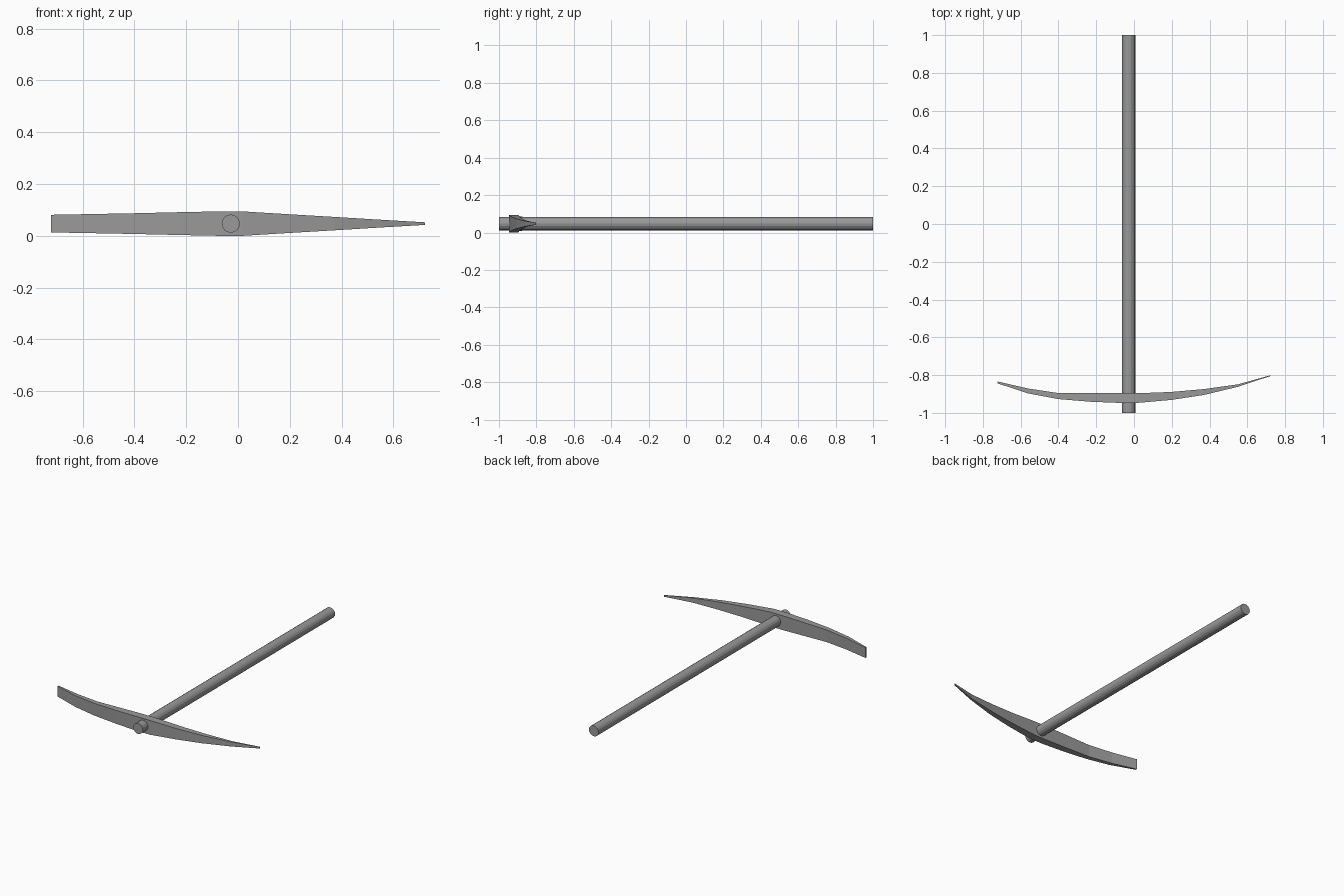
import bpy
import bmesh
import math

cube = bpy.data.objects.get("Cube")
if cube:
    bpy.data.objects.remove(cube, do_unlink=True)

GREY = (0.32, 0.32, 0.32, 1.0)
MID_Z = 0.047

grey = bpy.data.materials.new("plain grey")
grey.use_nodes = True
grey.diffuse_color = GREY
grey.node_tree.nodes["Principled BSDF"].inputs["Base Color"].default_value = GREY

# Handle: long straight rod through the head
bpy.ops.mesh.primitive_cylinder_add(vertices=16, radius=0.035, depth=2.0,
                                    location=(-0.028, 0, MID_Z),
                                    rotation=(math.pi / 2, 0, 0))
handle = bpy.context.object
handle.name = "handle"
handle.data.materials.append(grey)

# Head: rectangular sections (x, outer y, inner y, half height),
# from the flat chisel end to the pointed pick end
sections = [
    (-0.722, -0.844, -0.834, 0.034),
    (-0.56, -0.897, -0.871, 0.037),
    (-0.40, -0.927, -0.895, 0.040),
    (-0.23, -0.941, -0.896, 0.044),
    (-0.08, -0.947, -0.896, 0.047),
    (0.02, -0.947, -0.896, 0.047),
    (0.20, -0.931, -0.889, 0.036),
    (0.37, -0.905, -0.874, 0.026),
    (0.55, -0.862, -0.849, 0.015),
    (0.722, -0.805, -0.801, 0.005),
]
bm = bmesh.new()
rings = []
for x, outer, inner, h in sections:
    corners = ((outer, -h), (inner, -h), (inner, h), (outer, h))
    rings.append([bm.verts.new((x, y, MID_Z + dz)) for y, dz in corners])
for a, b in zip(rings, rings[1:]):
    for i in range(4):
        j = (i + 1) % 4
        bm.faces.new((a[i], a[j], b[j], b[i]))
bm.faces.new(rings[0])
bm.faces.new(rings[-1])
bmesh.ops.recalc_face_normals(bm, faces=bm.faces)
mesh = bpy.data.meshes.new("pick_head")
bm.to_mesh(mesh)
bm.free()
mesh.materials.append(grey)
head = bpy.data.objects.new("pick_head", mesh)
bpy.context.collection.objects.link(head)
